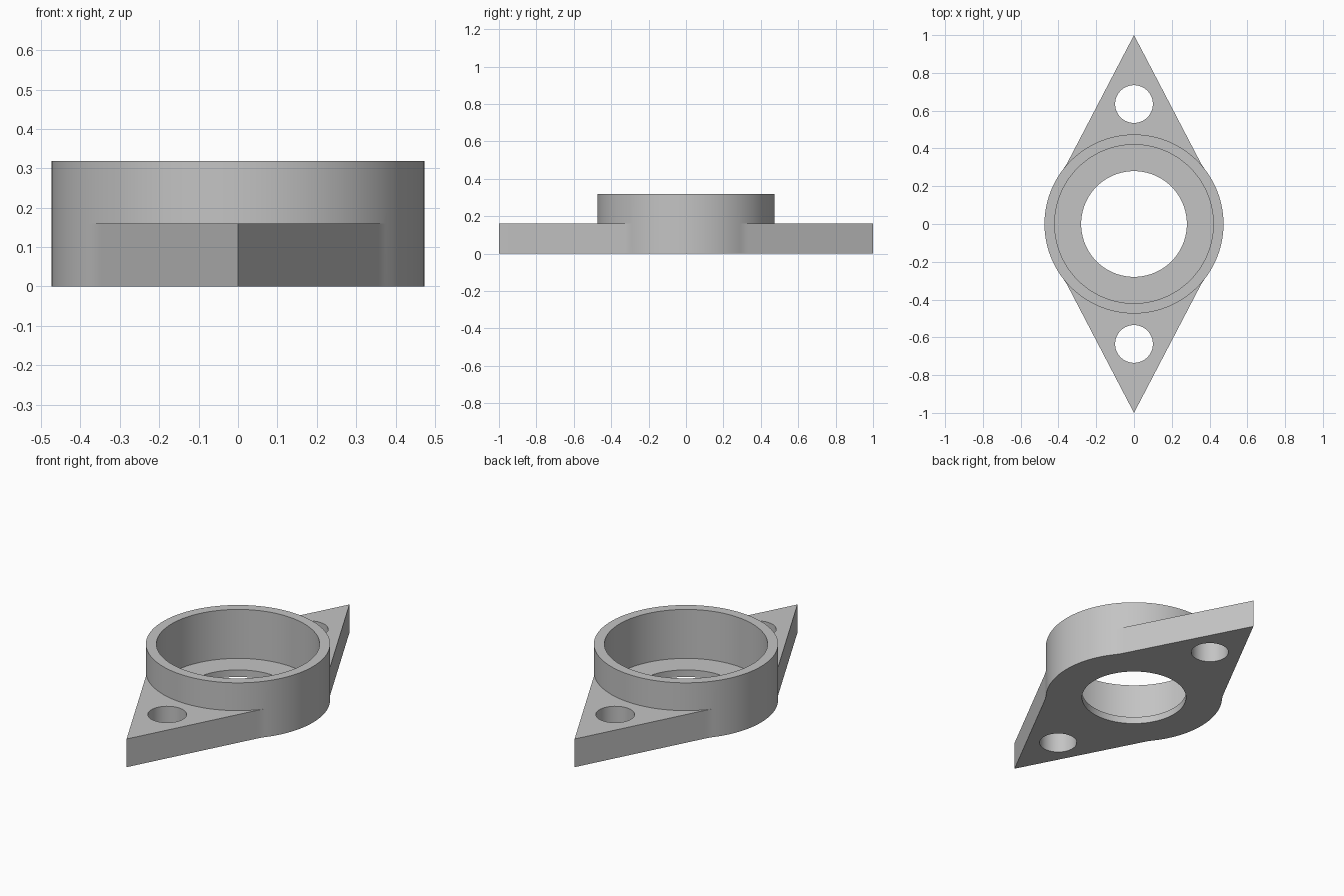
import bpy, bmesh, math
from mathutils import Vector

if "Cube" in bpy.data.objects:
    bpy.data.objects.remove(bpy.data.objects["Cube"])

# Main dimensions
COLLAR_R, BORE_R, HOLE_R, BOLT_R = 0.474, 0.42, 0.28, 0.1
BOLT_Y, TIP_Y = 0.635, 1.0
FLOOR_Z, PLATE_Z, TOP_Z = 0.04, 0.16, 0.318
SLOPE, FILLET_R = 0.522, 0.3


def polar(r, a):
    return Vector((r * math.cos(a), r * math.sin(a)))


def arc(r, a0, a1, n, centre=Vector((0, 0))):
    return [centre + polar(r, a0 + (a1 - a0) * i / n) for i in range(n + 1)]


def circle(r, n, y=0):
    return arc(r, 0, math.tau, n, Vector((0, y)))[:-1]


def half_turn(points):
    return [-p for p in points]


# Straight edge of the lug, blended into the collar circle by a concave fillet
alpha = math.atan(SLOPE)
dist = TIP_Y * math.sin(alpha)
along = math.sqrt((COLLAR_R + FILLET_R) ** 2 - (dist + FILLET_R) ** 2)
centre = polar(dist + FILLET_R, alpha) + polar(along, alpha + math.pi / 2)
phi = math.atan2(centre.y, centre.x)
fillet = arc(FILLET_R, math.pi + phi, math.pi + alpha, 6, centre)[1:]
mirrored = [Vector((-p.x, p.y)) for p in reversed(fillet)]

# Sections of the outline, counter-clockwise
side = arc(COLLAR_R, -phi, phi, 28)
back_arc = arc(COLLAR_R, phi, math.pi - phi, 40)
lug = fillet + [Vector((0, TIP_Y))] + mirrored
outline = side + lug + half_turn(side) + half_turn(lug)
collar = side + back_arc[1:-1] + half_turn(side) + half_turn(back_arc[1:-1])
bore, hole = circle(BORE_R, 96), circle(HOLE_R, 80)
bolts = [circle(BOLT_R, 48, y) for y in (-BOLT_Y, BOLT_Y)]

bm = bmesh.new()


def ring(points, z):
    return [bm.verts.new((p.x, p.y, z)) for p in points]


def wall(points, z0, z1):
    low, high = ring(points, z0), ring(points, z1)
    for i in range(len(points)):
        j = (i + 1) % len(points)
        bm.faces.new((low[i], low[j], high[j], high[i]))


def cap(loops, z):
    edges = []
    for points in loops:
        vs = ring(points, z)
        edges += [bm.edges.new((vs[i - 1], vs[i])) for i in range(len(vs))]
    bmesh.ops.triangle_fill(bm, edges=edges, use_beauty=True, normal=(0, 0, 1))


# Upright surfaces
wall(outline, 0, PLATE_Z)
wall(collar, PLATE_Z, TOP_Z)
wall(bore, FLOOR_Z, TOP_Z)
wall(hole, 0, FLOOR_Z)
for b in bolts:
    wall(b, 0, PLATE_Z)

# Level surfaces: underside, bore floor, rim and the two lug tops
cap([outline, hole] + bolts, 0)
cap([bore, hole], FLOOR_Z)
cap([collar, bore], TOP_Z)
lug_top = lug + back_arc[::-1]
cap([lug_top, bolts[1]], PLATE_Z)
cap([half_turn(lug_top), bolts[0]], PLATE_Z)

bmesh.ops.remove_doubles(bm, verts=bm.verts[:], dist=0.0001)
bmesh.ops.recalc_face_normals(bm, faces=bm.faces[:])
mesh = bpy.data.meshes.new("flange_housing")
bm.to_mesh(mesh)
bm.free()

# Plain grey material
grey = bpy.data.materials.new("plain_grey")
grey.use_nodes = True
colour = (0.55, 0.55, 0.55, 1)
grey.diffuse_color = colour
for node in grey.node_tree.nodes:
    if node.type == "BSDF_PRINCIPLED":
        node.inputs["Base Color"].default_value = colour
mesh.materials.append(grey)

housing = bpy.data.objects.new("flange_housing", mesh)
bpy.context.collection.objects.link(housing)
bpy.ops.object.select_all(action="DESELECT")
housing.select_set(True)
bpy.context.view_layer.objects.active = housing
bpy.ops.object.shade_smooth_by_angle(angle=math.radians(30))
